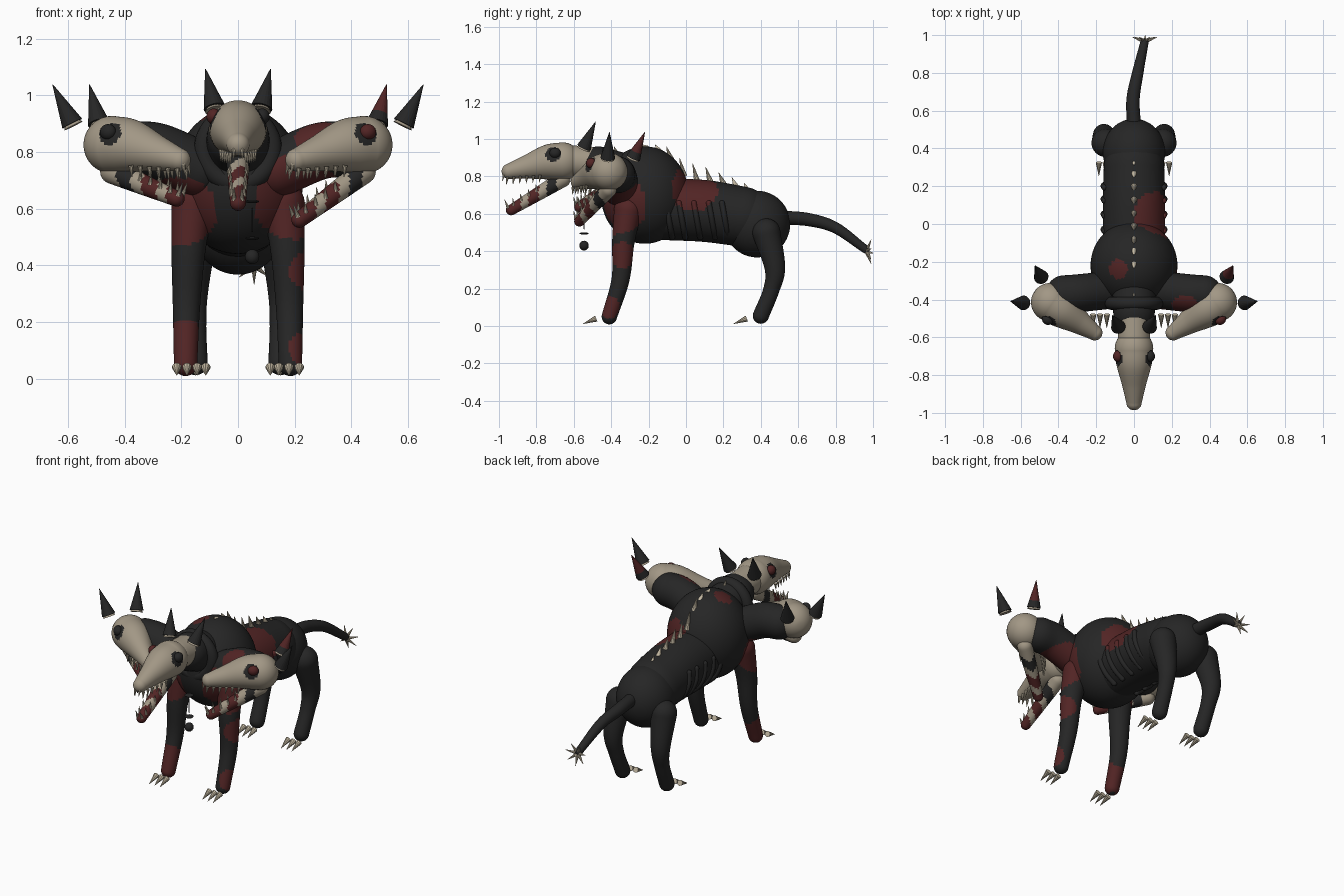
import bpy, bmesh, math
from mathutils import Vector, Matrix

cube = bpy.data.objects.get("Cube")
if cube:
    bpy.data.objects.remove(cube, do_unlink=True)


def material(name, rgb):
    m = bpy.data.materials.new(name)
    m.use_nodes = True
    m.diffuse_color = (*rgb, 1)
    m.node_tree.nodes["Principled BSDF"].inputs["Base Color"].default_value = (*rgb, 1)
    return m


HIDE = material("black hide", (.019, .019, .019))
FLESH = material("raw flesh", (.085, .018, .018))
BONE = material("bone", (.36, .31, .235))
CLAW = material("claw ivory", (.55, .48, .36))

# Wounds on the hide: centre and radius
WOUNDS = [((.11, .04, .73), .13), ((-.09, -.24, .95), .055), ((-.2, -.37, .6), .13),
          ((.2, -.37, .65), .16), ((.22, -.34, .38), .07), ((-.19, -.42, .11), .1),
          ((.23, -.41, .1), .06), ((.28, -.44, .85), .08), ((.51, -.25, .97), .06)]


def near(p, spots):
    return any((p - Vector(c)).length < r for c, r in spots)


def hide_rule(p):
    return 1 if near(p, WOUNDS) else 0


def finish(name, bm, mats, rule=None, M=None):
    """Turn a bmesh into an object; rule picks a material slot from the face centre."""
    bmesh.ops.recalc_face_normals(bm, faces=bm.faces)
    if M:
        bm.transform(M)
    if rule:
        for f in bm.faces:
            f.material_index = rule(f.calc_center_median())
    me = bpy.data.meshes.new(name)
    bm.to_mesh(me)
    bm.free()
    for m in mats:
        me.materials.append(m)
    ob = bpy.data.objects.new(name, me)
    bpy.context.collection.objects.link(ob)
    for f in me.polygons:
        f.use_smooth = True
    return ob


def tube_bm(points, sides=40, steps=14):
    """Round-ended tube through (x, y, z, radius) points along a smooth path."""
    P = [Vector(p) for p in points]
    P = [2 * P[0] - P[1]] + P + [2 * P[-1] - P[-2]]
    path = []
    for i in range(1, len(P) - 2):
        a, b, c, d = P[i - 1:i + 3]
        for k in range(steps):
            t = k / steps
            path.append(.5 * (2 * b + (c - a) * t + (2 * a - 5 * b + 4 * c - d) * t ** 2
                              + (3 * b - a - 3 * c + d) * t ** 3))
    path.append(P[-2])
    pos = [p.xyz for p in path]
    n = len(path)
    tan = [(pos[min(i + 1, n - 1)] - pos[max(i - 1, 0)]).normalized() for i in range(n)]
    rings = [(pos[i], tan[i], path[i].w) for i in range(n)]
    caps = [math.radians(a) for a in range(10, 90, 10)]
    head = [(pos[0] - tan[0] * path[0].w * math.sin(a), tan[0], path[0].w * math.cos(a)) for a in caps]
    tail = [(pos[-1] + tan[-1] * path[-1].w * math.sin(a), tan[-1], path[-1].w * math.cos(a)) for a in caps]
    bm = bmesh.new()
    loops = []
    for c, t, r in head[::-1] + rings + tail:
        ref = Vector((1, 0, 0)) if abs(t.x) < .8 else Vector((0, 0, 1))
        u = t.cross(ref).normalized()
        v = t.cross(u)
        angles = [2 * math.pi * k / sides for k in range(sides)]
        loops.append([bm.verts.new(c + r * (u * math.cos(a) + v * math.sin(a))) for a in angles])
    for A, B in zip(loops, loops[1:]):
        for k in range(sides):
            j = (k + 1) % sides
            bm.faces.new((A[k], A[j], B[j], B[k]))
    bm.faces.new(loops[0])
    bm.faces.new(loops[-1])
    return bm


def tube(name, points, mats=(HIDE, FLESH), rule=hide_rule, M=None, **kw):
    return finish(name, tube_bm(points, **kw), mats, rule, M)


def ball(name, centre, radii, mats=(HIDE, FLESH), rule=hide_rule, M=None):
    bm = bmesh.new()
    bmesh.ops.create_uvsphere(bm, u_segments=64, v_segments=40, radius=1)
    bm.transform(Matrix.Translation(centre) @ Matrix.Diagonal((*radii, 1)))
    return finish(name, bm, mats, rule, M)


def spikes(name, items, mats=(CLAW,), rule=None, M=None, segments=10, cuts=0):
    """Cones given as (base, tip, radius)."""
    bm = bmesh.new()
    for base, tip, r in items:
        b, t = Vector(base), Vector(tip)
        turn = (t - b).to_track_quat("Z", "Y").to_matrix().to_4x4()
        bmesh.ops.create_cone(bm, cap_ends=True, segments=segments, radius1=r, radius2=.001,
                              depth=(t - b).length, matrix=Matrix.Translation((b + t) / 2) @ turn)
    if cuts:
        bmesh.ops.subdivide_edges(bm, edges=bm.edges[:], cuts=cuts, use_grid_fill=True)
    ob = finish(name, bm, mats, rule, M)
    for f in ob.data.polygons:
        f.use_smooth = False
    return ob


# Body
ball("chest", (0, -.22, .70), (.23, .235, .26))
tube("waist", [(0, -.12, .625, .165), (0, .1, .615, .165), (0, .3, .585, .16)], sides=56)
ball("hips", (0, .38, .545), (.165, .177, .178))
tube("tail", [(0, .52, .58, .037), (-.005, .66, .568, .035), (.02, .8, .525, .03), (.055, .96, .41, .022)])

# Ribs on both flanks
for side, label in ((1, "left"), (-1, "right")):
    for n, y in enumerate((-.1, -.03, .05, .13, .2)):
        arc = []
        for deg in (15, -10, -35, -60):
            a = math.radians(deg)
            arc.append((side * .163 * math.cos(a), y - .03 * math.sin(a), .615 + .163 * math.sin(a), .015))
        tube(f"{label}_rib_{n + 1}", arc, sides=14, steps=6)

# Spine spikes lean forward and shrink toward the hips
spine = []
for y, z, h in ((-.36, .9, .06), (-.21, .95, .02), (-.14, .93, .04), (-.08, .89, .07), (-.01, .8, .1),
                (.06, .77, .1), (.13, .77, .08), (.2, .76, .06), (.27, .74, .055), (.335, .715, .05)):
    spine.append(((0, y, z), (0, y - .025, z + h), .017))
spikes("spine_spikes", spine)

# Star of spikes on the tail tip
star = []
for k in range(7):
    a = 2 * math.pi * k / 7 - math.pi / 2
    star.append(((.057, .965, .4), (.057 + .068 * math.cos(a), .99, .4 + .068 * math.sin(a)), .012))
star.append(((.057, .96, .4), (.06, 1.0, .39), .012))
spikes("tail_spikes", star)

# Legs and claws
for s, label in ((1, "left"), (-1, "right")):
    tube(f"{label}_front_leg", [(s * .16, -.31, .62, .075), (s * .175, -.335, .45, .06),
                                (s * .182, -.35, .25, .048), (s * .185, -.41, .05, .041)])
    tube(f"{label}_back_leg", [(s * .15, .43, .5, .075), (s * .16, .475, .31, .055),
                               (s * .155, .455, .19, .043), (s * .15, .4, .055, .043)])
    for part, x, y in (("front", .18, -.48), ("back", .15, .325)):
        spikes(f"{label}_{part}_claws", [((s * x + d, y, .04), (s * x + d, y - .07, .012), .017)
                                         for d in (-.036, 0, .036)])

# Necks and collar
tube("middle_neck", [(0, -.32, .8, .12), (0, -.47, .85, .11)])
tube("middle_neck_bone", [(0, -.47, .87, .085), (0, -.6, .88, .085)], (BONE,), None)
ring = bmesh.new()
hoop = [[ring.verts.new(((.12 + .035 * math.cos(b)) * math.cos(a), .035 * math.sin(b),
                         (.12 + .035 * math.cos(b)) * math.sin(a)))
         for b in [k * math.pi / 8 for k in range(16)]] for a in [k * math.pi / 24 for k in range(48)]]
for i in range(48):
    for j in range(16):
        A, B, k = hoop[i], hoop[(i + 1) % 48], (j + 1) % 16
        ring.faces.new((A[j], A[k], B[k], B[j]))
finish("collar", ring, [HIDE], M=Matrix.Translation((0, -.42, .81)))
for s, label in ((1, "left"), (-1, "right")):
    tube(f"{label}_neck", [(s * .14, -.35, .74, .1), (s * .28, -.365, .8, .1), (s * .37, -.37, .81, .098)])

# Hanging tag pieces
for n, z in enumerate((.625, .495)):
    ball(f"tag_disc_{n + 1}", (.05, -.545, z), (.025, .025, .006))
ball("tag_ball", (.05, -.545, .43), (.025, .025, .026))
tube("tag_cord", [(.05, -.545, .6, .003), (.05, -.545, .52, .003)], sides=8)


def jaw_rule(M, length):
    """Bands of flesh, hide and bone along the lower jaw."""
    inv = M.inverted()
    bands = ((.1, 2), (.3, 0), (.45, 2), (.66, 1), (.8, 2), (9, 1))

    def rule(p):
        q = inv @ p
        t = -q.y / length + .05 * math.sin(q.x * 70)
        return next(m for limit, m in bands if t < limit)
    return rule


def head(label, centre, turn, jaw_drop, red_side):
    """One skull looking along -y before it is turned."""
    M = Matrix.Translation(centre) @ Matrix.Rotation(math.radians(turn), 4, "Z")
    sockets = [(M @ Vector((s * .085, -.04, .04)), .042) for s in (-1, 1)]
    tube(f"{label}_skull", [(0, .01, 0, .102), (0, -.07, -.005, .094), (0, -.18, -.03, .064),
                            (0, -.275, -.053, .041)],
         (BONE, HIDE), lambda p: 1 if near(p, sockets) else 0, M, sides=56)
    for s in (-1, 1):
        ball(f"{label}_eye_{'left' if s > 0 else 'right'}", (s * .085, -.03, .045), (.026, .03, .028),
             (FLESH if s == red_side else HIDE,), None, M)
    # Ears with a bone rim at the root
    ears, rims = [], []
    for s in (-1, 1):
        root, tip = Vector((s * .083, .125, .075)), Vector((s * .115, .187, .213))
        ears.append((root, tip, .039))
        rims.append((root - (tip - root) * .06, root.lerp(tip, .25), .036))
    spikes(f"{label}_ears", ears, (HIDE, FLESH), hide_rule, M, 20, 3)
    spikes(f"{label}_ear_roots", rims, (BONE,), None, M, 16)
    # Lower jaw
    tip = Vector((0, -.265, -jaw_drop))
    root = Vector((0, .01, -.095))
    tube(f"{label}_lower_jaw", [(*root, .043), (*root.lerp(tip, .5), .036), (*tip, .028)],
         (HIDE, FLESH, BONE), jaw_rule(M, .28), M)
    # Teeth
    upper, lower = [], []
    for s in (-1, 1):
        for k in range(6):
            y = -.11 - .035 * k
            x = s * (.06 - .0065 * k)
            upper.append(((x, y, -.073 - .002 * k), (x, y - .005, -.113 - .002 * k), .009))
        for k in range(4):
            c = root.lerp(tip, .5 + .15 * k)
            x = s * (.028 - .002 * k)
            lower.append(((x, c.y, c.z + .015), (x, c.y - .005, c.z + .055), .008))
        upper.append(((s * .015, -.3, -.06), (s * .015, -.312, -.105), .01))
        lower.append(((s * .014, tip.y - .015, tip.z + .01), (s * .014, tip.y - .035, tip.z + .055), .009))
    spikes(f"{label}_upper_teeth", upper, M=M)
    spikes(f"{label}_lower_teeth", lower, M=M)


head("middle", (0, -.67, .88), 0, .26, -1)
head("left", (.435, -.42, .825), -55.6, .265, 1)
head("right", (-.435, -.42, .825), 55.6, .19, 1)
